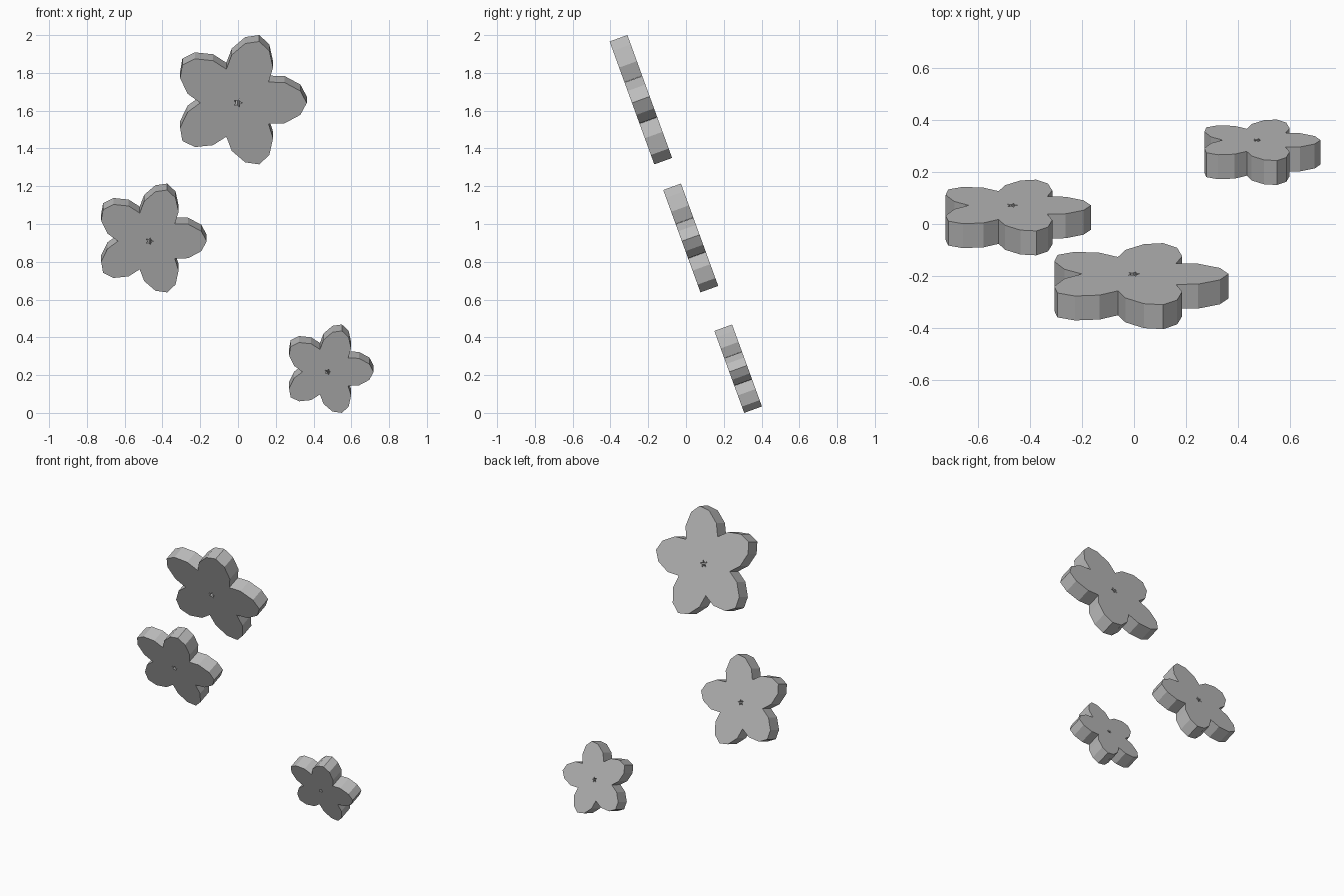
import bpy
from math import radians, cos, sin

if "Cube" in bpy.data.objects:
    bpy.data.objects.remove(bpy.data.objects["Cube"])

TILT = radians(110)      # upright plate leaning 20 degrees towards the front
THICK = 0.10

grey = bpy.data.materials.new("mid grey")
grey.diffuse_color = (0.5, 0.5, 0.5, 1)
grey.use_nodes = True
grey.node_tree.nodes["Principled BSDF"].inputs["Base Color"].default_value = grey.diffuse_color

# one petal from notch to notch: (angle in degrees, radius)
PETAL = [(-36, 0.2), (-25, 0.272), (-11.5, 0.337), (0, 0.364),
         (11.5, 0.337), (25, 0.272)]
# one point of the small star hole
STAR = [(-36, 0.011), (0, 0.026)]


def ring(pattern, scale):
    """Repeat a polar pattern five times around the centre."""
    return [(scale * r * cos(radians(a + 72 * k)), scale * r * sin(radians(a + 72 * k)))
            for k in range(5) for a, r in pattern]


def flower(name, scale, location):
    curve = bpy.data.curves.new(name, 'CURVE')
    curve.dimensions = '2D'
    curve.fill_mode = 'BOTH'
    curve.extrude = THICK / 2
    # outline and central star hole
    for pattern in (PETAL, STAR):
        pts = ring(pattern, scale)
        spline = curve.splines.new('POLY')
        spline.points.add(len(pts) - 1)
        for p, (x, y) in zip(spline.points, pts):
            p.co = (x, y, 0, 1)
        spline.use_cyclic_u = True
        spline.use_smooth = False
    curve.materials.append(grey)
    ob = bpy.data.objects.new(name, curve)
    bpy.context.collection.objects.link(ob)
    ob.location = location
    ob.rotation_euler = (TILT, 0, 0)
    # turn into a flat shaded mesh
    bpy.ops.object.select_all(action='DESELECT')
    ob.select_set(True)
    bpy.context.view_layer.objects.active = ob
    bpy.ops.object.convert(target='MESH')
    bpy.ops.object.shade_flat()


# three flowers, falling in size from top to bottom
flower("large_flower", 1.0, (0.0, -0.239, 1.658))
flower("medium_flower", 0.833, (-0.469, 0.025, 0.926))
flower("small_flower", 0.667, (0.475, 0.276, 0.234))
